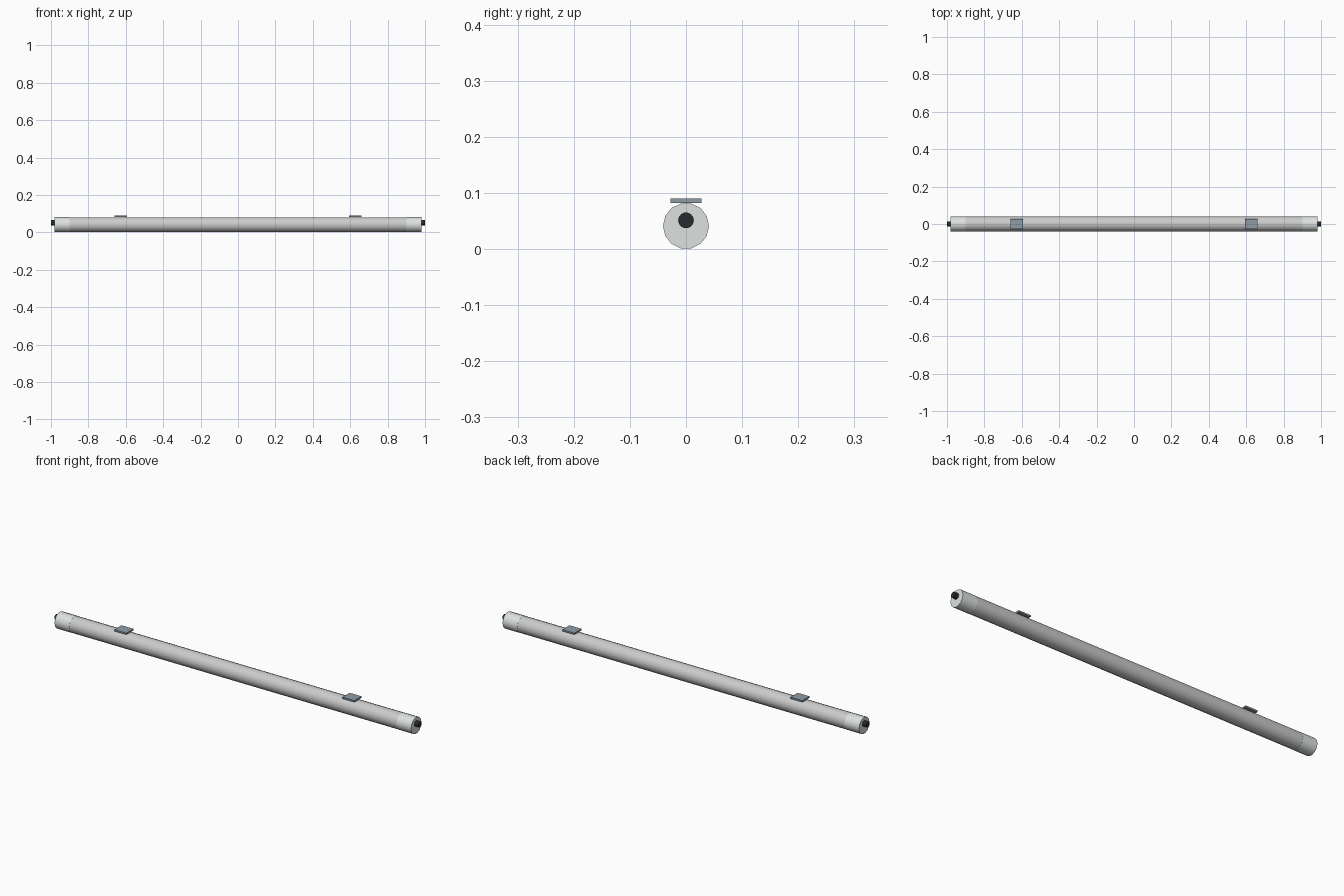
import bpy, math

if "Cube" in bpy.data.objects:
    bpy.data.objects.remove(bpy.data.objects["Cube"])

def mat(name, c):
    m = bpy.data.materials.new(name)
    m.diffuse_color = (*c, 1)
    m.use_nodes = True
    m.node_tree.nodes["Principled BSDF"].inputs["Base Color"].default_value = m.diffuse_color
    return m

white = mat("cap_white", (0.72, 0.76, 0.75))
dark = mat("knob_dark", (0.02, 0.025, 0.03))
steel = mat("clip_steel", (0.27, 0.33, 0.38))
grey = mat("tube_grey", (0.6, 0.6, 0.6))

def rod(name, x0, x1, z, r, sides, m, smooth=True):
    # cylinder along x, with a corner pointing sideways
    bpy.ops.mesh.primitive_cylinder_add(
        vertices=sides, radius=r, depth=abs(x1 - x0),
        location=((x0 + x1) / 2, 0, z), rotation=(0, math.pi / 2, 0))
    o = bpy.context.object
    o.name = name
    o.data.materials.append(m)
    bpy.ops.object.transform_apply(location=False, rotation=True, scale=True)
    if smooth:
        bpy.ops.object.shade_smooth_by_angle(angle=math.radians(40))
    return o

# main tube
rod("tube", -0.905, 0.905, 0.041, 0.0405, 14, grey)

for s, side in ((-1, "left"), (1, "right")):
    # end cap and its off-centre knob
    rod(side + "_end_cap", s * 0.90, s * 0.98, 0.041, 0.041, 14, white)
    rod(side + "_knob", s * 0.975, s * 1.0, 0.051, 0.014, 14, dark)
    # flat mounting clip on top
    bpy.ops.mesh.primitive_cube_add(size=1, location=(s * 0.627, 0, 0.0855))
    clip = bpy.context.object
    clip.name = side + "_clip"
    clip.scale = (0.066, 0.056, 0.008)
    clip.data.materials.append(steel)
    bpy.ops.object.transform_apply(location=False, rotation=False, scale=True)
